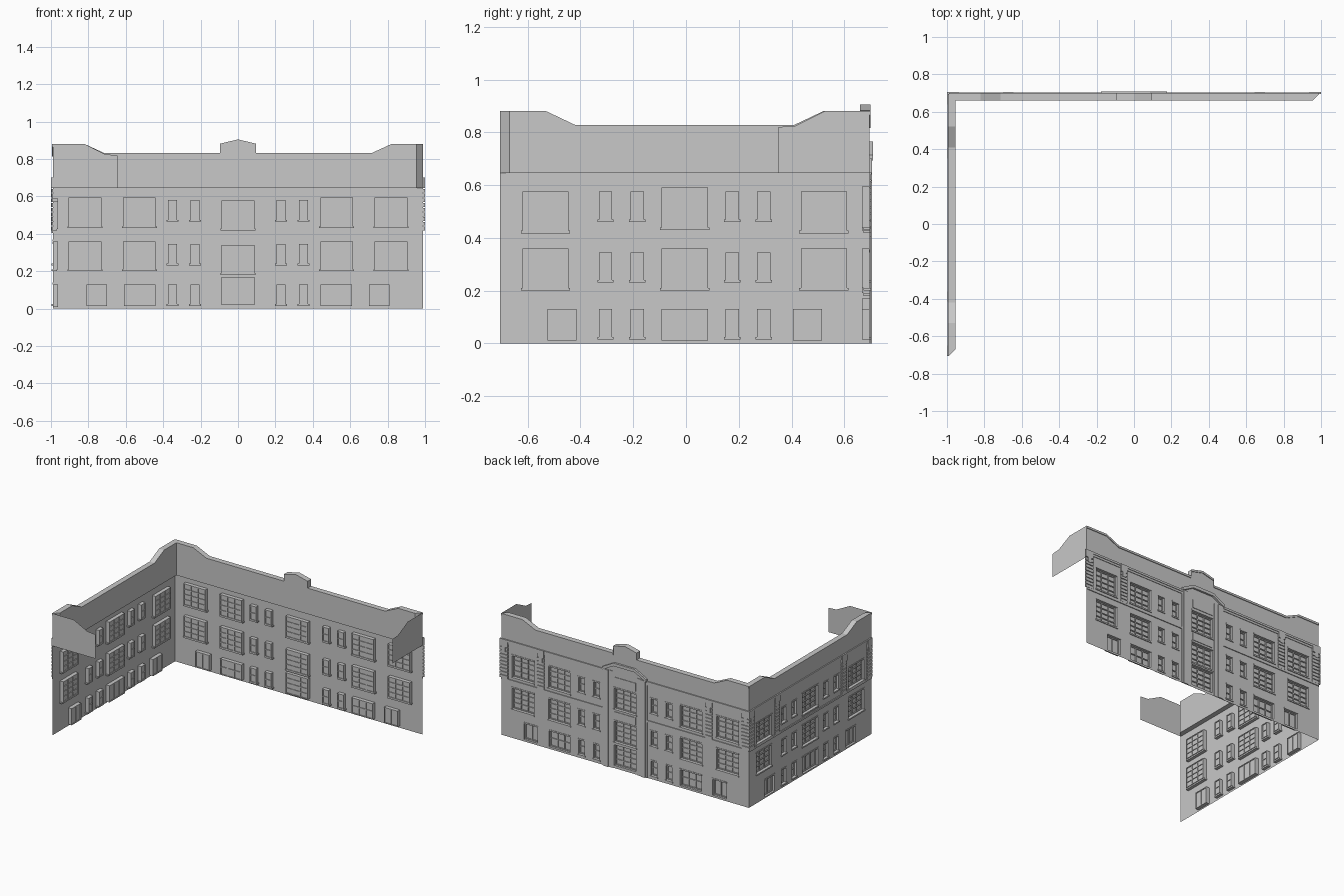
import bpy, bmesh
from mathutils import Matrix

cube = bpy.data.objects.get("Cube")
if cube:
    bpy.data.objects.remove(cube, do_unlink=True)

stone = bpy.data.materials.new("grey stone")
stone.use_nodes = True
stone.diffuse_color = (0.58, 0.58, 0.58, 1)
stone.node_tree.nodes["Principled BSDF"].inputs["Base Color"].default_value = (0.58, 0.58, 0.58, 1)

THICK = 0.035      # parapet thickness
RECESS = 0.022     # window depth
ROOF = 0.645       # underside of parapet


# Facades are built flat: u along the wall, d outwards, z up
def finish(name, bm, place):
    mesh = bpy.data.meshes.new(name)
    bm.to_mesh(mesh)
    bm.free()
    mesh.materials.append(stone)
    obj = bpy.data.objects.new(name, mesh)
    obj.matrix_world = place
    bpy.context.collection.objects.link(obj)


def quad(bm, *pts):
    return bm.faces.new([bm.verts.new(p) for p in pts])


def box(bm, u0, u1, d0, d1, z0, z1):
    size = Matrix.Diagonal((u1 - u0, d1 - d0, z1 - z0, 1))
    mid = Matrix.Translation(((u0 + u1) / 2, (d0 + d1) / 2, (z0 + z1) / 2))
    bmesh.ops.create_cube(bm, size=1, matrix=mid @ size)


def ribbon(bm, tops, lows, d_out, d_in, limit):
    """Thick strip between two outlines, its inner side mitred at the limit."""
    clamp = lambda u: max(-limit, min(limit, u))
    outer = [[(u, d_out, z) for u, z in row] for row in (lows, tops)]
    inner = [[(clamp(u), d_in, z) for u, z in row] for row in (lows, tops)]
    for i in range(len(tops) - 1):
        for a, b in ((outer[0], outer[1]), (outer[1], inner[1]),
                     (inner[1], inner[0]), (inner[0], outer[0])):
            quad(bm, a[i + 1], a[i], b[i], b[i + 1])
    for i in (0, -1):
        quad(bm, outer[0][i], outer[1][i], inner[1][i], inner[0][i])


def wall(bm, half, holes):
    """Thin sheet with rectangular openings."""
    us = sorted({-half, half} | {u for h in holes for u in h[:2]})
    zs = sorted({0, ROOF} | {z for h in holes for z in h[2:4]})
    for u0, u1 in zip(us, us[1:]):
        for z0, z1 in zip(zs, zs[1:]):
            u, z = (u0 + u1) / 2, (z0 + z1) / 2
            if not any(h[0] < u < h[1] and h[2] < z < h[3] for h in holes):
                quad(bm, (u1, 0, z0), (u0, 0, z0), (u0, 0, z1), (u1, 0, z1))
    bmesh.ops.remove_doubles(bm, verts=bm.verts, dist=0.0001)
    bmesh.ops.dissolve_limit(bm, angle_limit=0.01, verts=bm.verts, edges=bm.edges)


def recess(bm, u0, u1, z0, z1):
    """Reveals and glass pane of one opening."""
    ring = [(u1, z0), (u0, z0), (u0, z1), (u1, z1)]
    quad(bm, *[(u, -RECESS, z) for u, z in ring])
    for (ua, za), (ub, zb) in zip(ring, ring[1:] + ring[:1]):
        quad(bm, (ua, 0, za), (ub, 0, zb), (ub, -RECESS, zb), (ua, -RECESS, za))


def bars(bm, u0, u1, z0, z1, cols, rows):
    """Frame and glazing bars, standing proud of the pane on both sides."""
    d0, d1, w = -RECESS - 0.005, -RECESS + 0.007, 0.003
    for i in range(cols + 1):
        u = u0 + w + (u1 - u0 - 2 * w) * i / cols
        box(bm, u - w, u + w, d0, d1, z0, z1)
    for i in range(rows + 1):
        z = z0 + w + (z1 - z0 - 2 * w) * i / rows
        box(bm, u0, u1, d0, d1, z - w, z + w)


def facade(name, place, half, openings, top, return_end, ends, bay):
    # Wall sheet and window recesses
    bm = bmesh.new()
    wall(bm, half, openings)
    finish(name + "_wall", bm, place)
    panes, frames, sills = bmesh.new(), bmesh.new(), bmesh.new()
    for u0, u1, z0, z1, cols, rows in openings:
        recess(panes, u0, u1, z0, z1)
        bars(frames, u0, u1, z0, z1, cols, rows)
        if z0 > 0.02:
            box(sills, u0 - 0.006, u1 + 0.006, -RECESS, 0.006, z0 - 0.01, z0)
        box(sills, u0 - 0.004, u1 + 0.004, 0, 0.003, z1, z1 + 0.01)
    finish(name + "_window_panes", panes, place)
    finish(name + "_window_frames", frames, place)
    finish(name + "_window_sills", sills, place)

    # Parapet with its coping
    bm = bmesh.new()
    ribbon(bm, top, [(u, ROOF) for u, z in top], 0, -THICK, half - THICK)
    finish(name + "_parapet", bm, place)
    bm = bmesh.new()
    ribbon(bm, top, [(u, z - 0.015) for u, z in top], 0.005, 0, half)
    finish(name + "_coping", bm, place)

    # Short parapet return at the open end
    bm = bmesh.new()
    outline = [(0, ROOF), (0, 0.88), (-0.17, 0.88), (-0.28, 0.825), (-0.345, 0.82), (-0.345, ROOF)]
    quad(bm, *[(return_end, d, z) for d, z in outline])
    finish(name + "_parapet_return", bm, place)

    # Cornice and string course, broken by the central bay
    bm = bmesh.new()
    spans = [(-half, -bay), (bay, half)] if bay else [(-half, half)]
    for u0, u1 in spans:
        box(bm, u0, u1, 0, 0.008, 0.685, 0.7)
        box(bm, u0, u1, 0, 0.004, 0.67, 0.685)
        box(bm, u0, u1, 0, 0.006, 0.405, 0.418)
    finish(name + "_cornice", bm, place)

    # Coursed corner pilasters with capitals
    bm = bmesh.new()
    low, high = -half - ends[0], half + ends[1]
    inner = half - 0.345
    strips = [(low, -half + 0.055), (-inner - 0.055, -inner),
              (inner, inner + 0.055), (half - 0.055, high)]
    courses = 9
    step = (ROOF - 0.418) / courses
    for u0, u1 in strips:
        for i in range(courses):
            z = 0.418 + i * step
            box(bm, u0, u1, 0, 0.007, z, z + step - 0.005)
        box(bm, u0, u1, 0, 0.01, ROOF, 0.7)
        mid = (u0 + u1) / 2
        box(bm, mid - 0.014, mid + 0.014, 0.006, 0.01, 0.61, 0.65)
    finish(name + "_pilasters", bm, place)


def mirrored(rows):
    return [r for u0, u1, *rest in rows for r in ((u0, u1, *rest), (-u1, -u0, *rest))]


def small_windows(pairs, levels):
    return [(u0, u1, z0, z1, 1, 2) for u0, u1 in pairs for z0, z1 in levels]


# Long back facade
back = Matrix.Translation((0, 0.695, 0))
back_openings = mirrored(
    small_windows([(0.325, 0.375), (0.205, 0.255)], [(0.025, 0.13), (0.24, 0.345), (0.475, 0.58)])
    + [(0.44, 0.615, 0.21, 0.36, 3, 4), (0.44, 0.615, 0.44, 0.595, 3, 4),
       (0.73, 0.905, 0.21, 0.36, 3, 4), (0.73, 0.905, 0.44, 0.595, 3, 4),
       (0.44, 0.61, 0.015, 0.13, 3, 2), (0.7, 0.81, 0.015, 0.13, 2, 1)])
back_openings += [(-0.088, 0.088, z, z + 0.15, 3, 4) for z in (0.02, 0.19, 0.428)]
slope = [(0.715, 0.832), (0.82, 0.88), (0.99, 0.88)]
right_half = [(0.095, 0.832), (0.0951, 0.882)]
back_top = ([(-u, z) for u, z in reversed(slope)] + [(-u, z) for u, z in right_half]
            + [(0, 0.905)] + right_half[::-1] + slope)
facade("back", back, 0.99, back_openings, back_top, 0.99, (0.01, 0.01), 0.177)

# Short side facade
side = Matrix.Translation((-0.99, -0.005, 0)) @ Matrix.Rotation(1.5707963, 4, "Z")
side_openings = mirrored(
    small_windows([(0.275, 0.325), (0.155, 0.205)], [(0.025, 0.13), (0.24, 0.345), (0.47, 0.575)])
    + [(0.44, 0.615, 0.21, 0.36, 3, 4), (0.44, 0.615, 0.427, 0.575, 3, 4),
       (0.41, 0.52, 0.01, 0.13, 2, 1)])
side_openings += [(-0.088, 0.088, 0.01, 0.13, 3, 1), (-0.088, 0.088, 0.21, 0.36, 3, 4),
                  (-0.088, 0.088, 0.44, 0.59, 3, 4)]
side_slope = [(0.415, 0.828), (0.525, 0.88), (0.7, 0.88)]
side_top = [(-u, z) for u, z in reversed(side_slope)] + side_slope
facade("side", side, 0.7, side_openings, side_top, -0.7, (0, 0.01), 0)

# Central entrance bay: tall pilasters, pediment and spandrels
bm = bmesh.new()
for s in (-1, 1):
    for a, b, d in ((0.13, 0.165, 0.01), (0.165, 0.177, 0.006), (0.1, 0.13, 0.004)):
        u0, u1 = sorted((s * a, s * b))
        box(bm, u0, u1, 0, d, 0, 0.7)
finish("bay_pilasters", bm, back)
bm = bmesh.new()
pediment = [(-0.177, 0.715), (-0.085, 0.765), (0.085, 0.765), (0.177, 0.715)]
ribbon(bm, pediment, [(u, z - 0.022) for u, z in pediment], 0.014, 0, 1)
finish("bay_pediment", bm, back)
bm = bmesh.new()
for z0, z1 in ((0.356, 0.41), (0.6, 0.66)):
    box(bm, -0.085, 0.085, 0, 0.004, z0, z1)
finish("bay_spandrels", bm, back)
